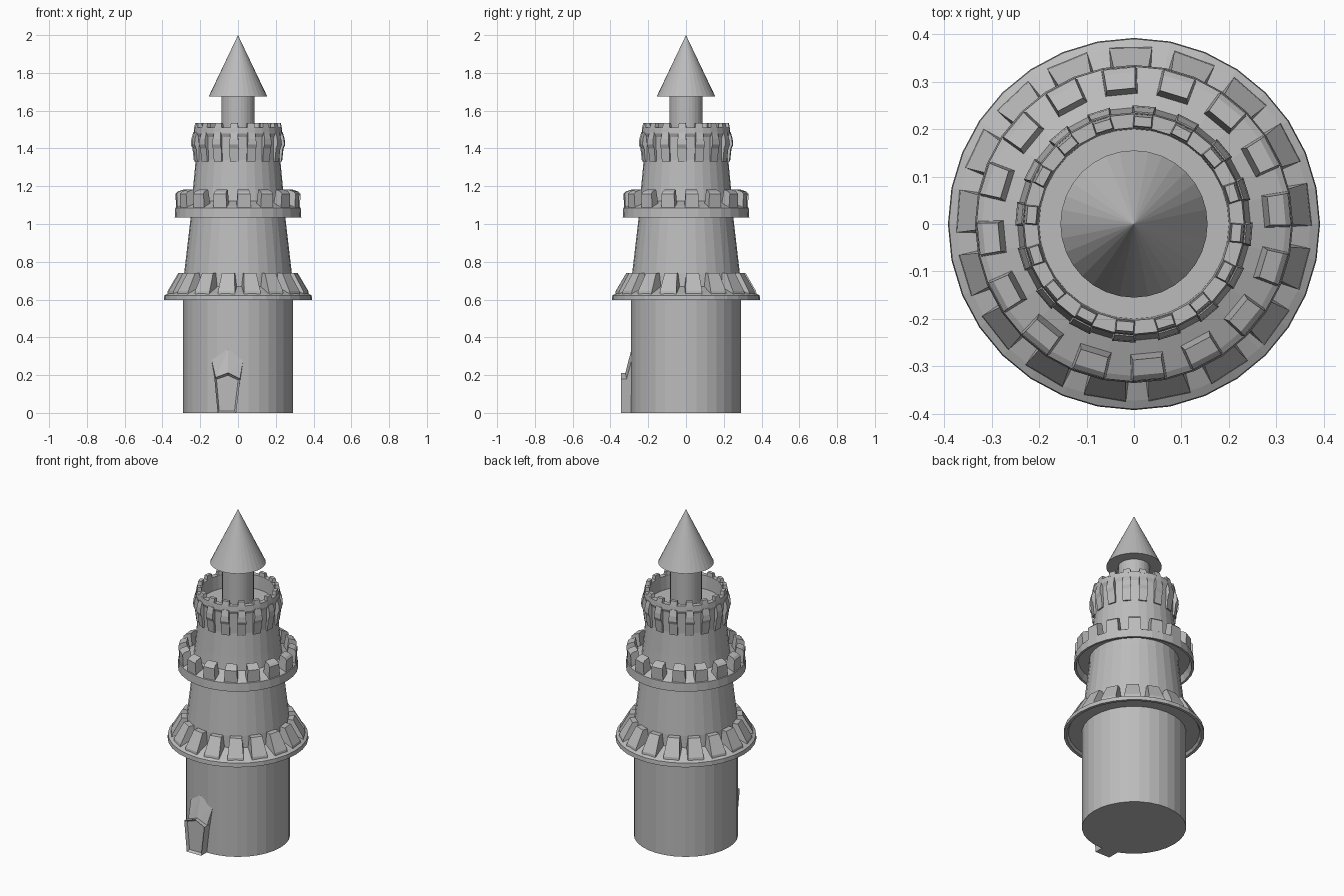
import bpy, bmesh, math
from mathutils import Matrix

if "Cube" in bpy.data.objects:
    bpy.data.objects.remove(bpy.data.objects["Cube"])

stone = bpy.data.materials.new("grey stone")
stone.diffuse_color = (0.5, 0.5, 0.5, 1)
stone.use_nodes = True
stone.node_tree.nodes["Principled BSDF"].inputs["Base Color"].default_value = stone.diffuse_color


def finish(name, bm):
    bmesh.ops.recalc_face_normals(bm, faces=bm.faces)
    me = bpy.data.meshes.new(name)
    bm.to_mesh(me)
    bm.free()
    me.materials.append(stone)
    ob = bpy.data.objects.new(name, me)
    bpy.context.collection.objects.link(ob)
    return ob


def lathe(name, profile, n=32):
    """Closed solid of revolution; profile ends are capped or meet at the axis."""
    bm = bmesh.new()
    rings = []
    for r, z in profile:
        if r == 0:
            rings.append([bm.verts.new((0, 0, z))] * n)
        else:
            rings.append([bm.verts.new((r * math.cos(math.tau * i / n),
                                        r * math.sin(math.tau * i / n), z)) for i in range(n)])
    for a, b in zip(rings, rings[1:]):
        for i in range(n):
            j = (i + 1) % n
            vs = list(dict.fromkeys((a[i], a[j], b[j], b[i])))
            if len(vs) > 2:
                bm.faces.new(vs)
    for ring in (rings[0], rings[-1]):
        if ring[0] is not ring[1]:
            bm.faces.new(ring)
    return finish(name, bm)


def blocks(name, side, count, phase):
    """Ring of blocks; side is an outline of (radius, z, width) points."""
    bm = bmesh.new()
    for k in range(count):
        rot = Matrix.Rotation(math.radians(phase) + math.tau * k / count, 3, 'Z')
        from_side = [[bm.verts.new((r, s * w / 2, z)) for r, z, w in side] for s in (-1, 1)]
        for v in from_side[0] + from_side[1]:
            v.co = rot @ v.co
        a, b = from_side
        bm.faces.new(a)
        bm.faces.new(b[::-1])
        for i in range(len(side)):
            j = (i + 1) % len(side)
            bm.faces.new((a[i], b[i], b[j], a[j]))
    return finish(name, bm)


# Base drum
lathe("base_drum", [(0.29, 0), (0.29, 0.62)])

# Lower gallery and its sloping merlons
lathe("lower_gallery", [(0.285, 0.612), (0.365, 0.612), (0.375, 0.597), (0.392, 0.597),
                        (0.39, 0.622), (0.372, 0.632), (0.28, 0.672)])
blocks("lower_merlons", [(0.26, 0.62, 0.09), (0.372, 0.63, 0.09), (0.37, 0.645, 0.09),
                         (0.315, 0.74, 0.068), (0.27, 0.74, 0.06)], 17, -99.5)

# Middle drum
lathe("middle_drum", [(0.29, 0.6), (0.285, 0.74), (0.25, 1.04), (0.25, 1.1)])

# Middle gallery and its merlons
lathe("middle_gallery", [(0.245, 1.075), (0.31, 1.075), (0.322, 1.035), (0.335, 1.035),
                         (0.332, 1.085), (0.32, 1.093), (0.24, 1.125)])
blocks("middle_merlons", [(0.27, 1.09, 0.07), (0.326, 1.085, 0.075), (0.329, 1.16, 0.068),
                          (0.318, 1.172, 0.065), (0.285, 1.183, 0.06)], 16, 5.5)

# Upper drum with open top
lathe("upper_drum", [(0, 1.08), (0.25, 1.08), (0.237, 1.2), (0.224, 1.34), (0.226, 1.46),
                     (0.235, 1.48), (0.232, 1.512), (0.203, 1.512), (0.2, 1.43), (0, 1.43)])
blocks("upper_ribs", [(0.215, 1.33, 0.045), (0.232, 1.33, 0.045), (0.24, 1.40, 0.05),
                      (0.249, 1.42, 0.05), (0.246, 1.45, 0.045), (0.236, 1.485, 0.04),
                      (0.215, 1.485, 0.04)], 16, -5)
blocks("upper_crenels", [(0.203, 1.505, 0.042), (0.232, 1.505, 0.042),
                         (0.226, 1.535, 0.036), (0.206, 1.535, 0.036)], 16, -5)

# Turret and spire
lathe("turret", [(0.088, 1.42), (0.088, 1.69)])
lathe("spire_roof", [(0.155, 1.675), (0, 2.0)])

# Pointed doorway with recessed panel
bm = bmesh.new()
outline = [(-0.108, 0), (-0.01, 0), (0.012, 0.18), (-0.052, 0.212), (-0.125, 0.185)]
front = [bm.verts.new((x, -0.343, z)) for x, z in outline]
back = [bm.verts.new((x, -0.26, z)) for x, z in outline]
door = bm.faces.new(front)
bm.faces.new(back[::-1])
for i in range(5):
    j = (i + 1) % 5
    bm.faces.new((front[i], back[i], back[j], front[j]))
bm.normal_update()
bmesh.ops.inset_region(bm, faces=[door], thickness=0.013)
for v in door.verts:
    v.co.y += 0.015
finish("doorway", bm)

# Sloping hood that blends the doorway into the wall
bm = bmesh.new()
pts = [(-0.118, -0.315, 0.185), (-0.052, -0.322, 0.208), (0.01, -0.315, 0.18),
       (0.028, -0.287, 0.28), (-0.14, -0.257, 0.28), (-0.052, -0.288, 0.34),
       (-0.11, -0.25, 0.1), (0.005, -0.25, 0.1)]
for p in pts:
    bm.verts.new(p)
bmesh.ops.convex_hull(bm, input=bm.verts)
finish("doorway_hood", bm)
